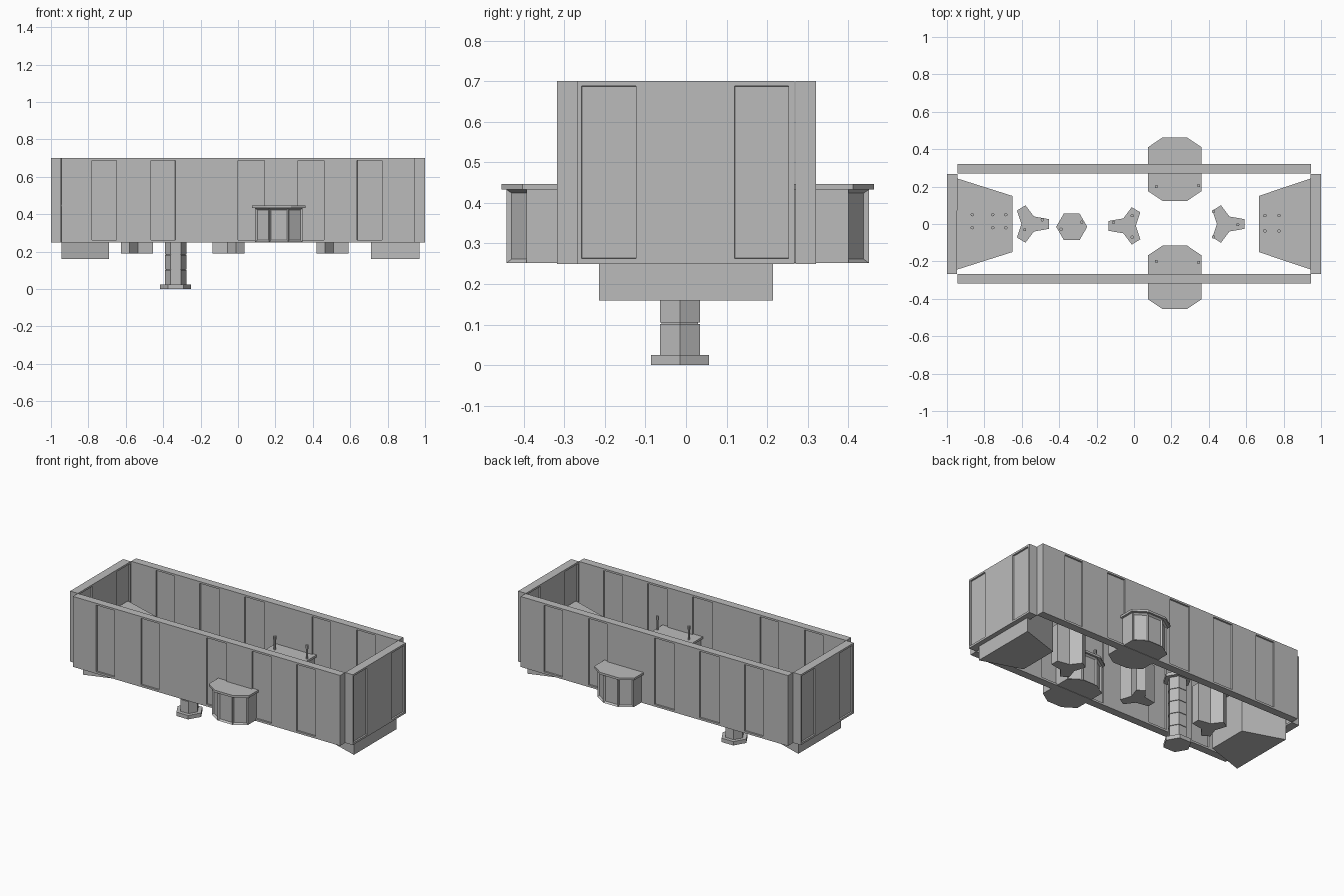
import bpy
import bmesh
from math import cos, sin, pi
from mathutils import Vector

cube = bpy.data.objects.get("Cube")
if cube:
    bpy.data.objects.remove(cube, do_unlink=True)

grey = bpy.data.materials.new("plain grey")
grey.use_nodes = True
tone = (0.5, 0.5, 0.5, 1)
grey.diffuse_color = tone
grey.node_tree.nodes["Principled BSDF"].inputs["Base Color"].default_value = tone


def finish(name, bm):
    bmesh.ops.recalc_face_normals(bm, faces=bm.faces)
    mesh = bpy.data.meshes.new(name)
    bm.to_mesh(mesh)
    bm.free()
    mesh.materials.append(grey)
    obj = bpy.data.objects.new(name, mesh)
    bpy.context.collection.objects.link(obj)
    return obj


def add_prism(bm, outline, low, high):
    verts = [bm.verts.new((x, y, low)) for x, y in outline]
    base = bm.faces.new(verts)
    top = bmesh.ops.extrude_face_region(bm, geom=[base])["geom"]
    moved = [v for v in top if isinstance(v, bmesh.types.BMVert)]
    bmesh.ops.translate(bm, verts=moved, vec=(0, 0, high - low))
    bmesh.ops.recalc_face_normals(bm, faces=bm.faces)


def prism(name, outline, low, high):
    bm = bmesh.new()
    add_prism(bm, outline, low, high)
    return finish(name, bm)


def ring(cx, cy, radius, sides):
    return [(cx + radius * cos(2 * pi * i / sides), cy + radius * sin(2 * pi * i / sides))
            for i in range(sides)]


def levers(name, spots, base, height):
    # thin stem with a wider knob
    bm = bmesh.new()
    for x, y in spots:
        add_prism(bm, ring(x, y, 0.006, 8), base, base + height)
        add_prism(bm, ring(x, y, 0.009, 8), base + height * 0.75, base + height)
    finish(name, bm)


# Wall with recessed panels on both faces, built along x then turned
def wall(name, length, thick, panels, centre, turn):
    low, high = 0.25, 0.70
    bm = bmesh.new()
    h = length / 2
    add_prism(bm, [(-h, -thick / 2), (h, -thick / 2), (h, thick / 2), (-h, thick / 2)], low, high)
    cuts = [(Vector((u, 0, 0)), Vector((1, 0, 0))) for pair in panels for u in pair]
    cuts += [(Vector((0, 0, z)), Vector((0, 0, 1))) for z in (0.263, 0.688)]
    for co, no in cuts:
        bmesh.ops.bisect_plane(bm, geom=bm.verts[:] + bm.edges[:] + bm.faces[:],
                               plane_co=co, plane_no=no)
    chosen = []
    for f in bm.faces:
        c = f.calc_center_median()
        if abs(f.normal.y) > 0.9 and 0.263 < c.z < 0.688 and any(a < c.x < b for a, b in panels):
            chosen.append(f)
    bmesh.ops.inset_individual(bm, faces=chosen, thickness=0.001, depth=-0.01)
    obj = finish(name, bm)
    obj.location = (centre[0], centre[1], 0)
    obj.rotation_euler.z = turn


side_panels = [(-0.78, -0.65), (-0.465, -0.335), (0.0, 0.143), (0.32, 0.46), (0.637, 0.77)]
end_panels = [(-0.257, -0.123), (0.12, 0.253)]
wall("front_wall", 1.89, 0.05, side_panels, (0, -0.293), 0)
wall("back_wall", 1.89, 0.05, side_panels, (0, 0.295), pi)
wall("left_end_wall", 0.535, 0.055, end_panels, (0.9725, 0), pi / 2)
wall("right_end_wall", 0.535, 0.055, end_panels, (-0.9725, 0), -pi / 2)


# Octagonal counters passing through the long walls
def octagon(cx, cy, hx, hy, cut_x, cut_y):
    quarter = [(hx, hy - cut_y), (hx - cut_x, hy)]
    pts = quarter + [(-x, y) for x, y in reversed(quarter)]
    pts += [(-x, -y) for x, y in pts]
    return [(cx + x, cy + y) for x, y in pts]


for label, cy in (("front", -0.285), ("back", 0.293)):
    bm = bmesh.new()
    add_prism(bm, octagon(0.218, cy, 0.128, 0.158, 0.076, 0.05), 0.252, 0.433)
    faces = [f for f in bm.faces if abs(f.normal.y) > 0.3]
    bmesh.ops.inset_individual(bm, faces=faces, thickness=0.013, depth=-0.01)
    finish(label + "_counter_body", bm)
    prism(label + "_counter_top", octagon(0.218, cy, 0.142, 0.17, 0.077, 0.052), 0.433, 0.447)
    levers(label + "_counter_levers", [(0.12, 0.2 * (1 if cy > 0 else -1)),
                                       (0.345, 0.205 * (1 if cy > 0 else -1))], 0.445, 0.09)


# Tapered desks at both ends
def desk(label, outer, inner, top_outer, top_inner, spots):
    body = [(outer, -0.215), (inner, -0.13), (inner, 0.13), (outer, 0.215)]
    top = [(top_outer, -0.245), (top_inner, -0.15), (top_inner, 0.15), (top_outer, 0.245)]
    prism(label + "_desk_body", body, 0.16, 0.44)
    prism(label + "_desk_top", top, 0.44, 0.455)
    levers(label + "_desk_levers", spots, 0.455, 0.045)


desk("right", -0.945, -0.69, -0.95, -0.65,
     [(x, y) for x in (-0.865, -0.755, -0.685) for y in (-0.02, 0.05)])
desk("left", 0.97, 0.71, 0.95, 0.667,
     [(x, y) for x in (0.70, 0.775) for y in (-0.037, 0.045)])


# Three-armed consoles
def console(label, cx, cy, facing, spots):
    half = [(0.105, 0.026), (0.025, 0.04), (-0.02, 0.1), (-0.066, 0.072), (-0.042, 0)]
    pts = half + [(x, -y) for x, y in reversed(half[:-1])]
    prism(label + "_console", [(cx + facing * x, cy + y) for x, y in pts], 0.19, 0.435)
    levers(label + "_console_levers", spots, 0.435, 0.06)


console("right", -0.56, 0, 1, [(-0.585, -0.03), (-0.49, 0.022)])
console("middle", -0.032, -0.01, -1, [(-0.11, 0.008), (-0.01, 0.045), (-0.01, -0.07)])
console("left", 0.485, 0, 1, [(0.425, 0.067), (0.425, -0.07), (0.555, -0.003)])

# Hexagonal pedestal: stacked column segments between two plates
px, py = -0.333, -0.015
prism("pedestal_foot", ring(px, py, 0.083, 6), 0, 0.025)
prism("pedestal_core", ring(px, py, 0.052, 6), 0.02, 0.42)
bm = bmesh.new()
step = 0.08
for i in range(5):
    low = 0.025 + i * step
    add_prism(bm, ring(px, py, 0.057, 6), low, low + step - 0.004)
finish("pedestal_column", bm)
prism("pedestal_top", ring(px, py, 0.083, 6), 0.42, 0.44)
levers("pedestal_levers", [(-0.39, -0.028), (-0.28, 0.01)], 0.44, 0.06)
